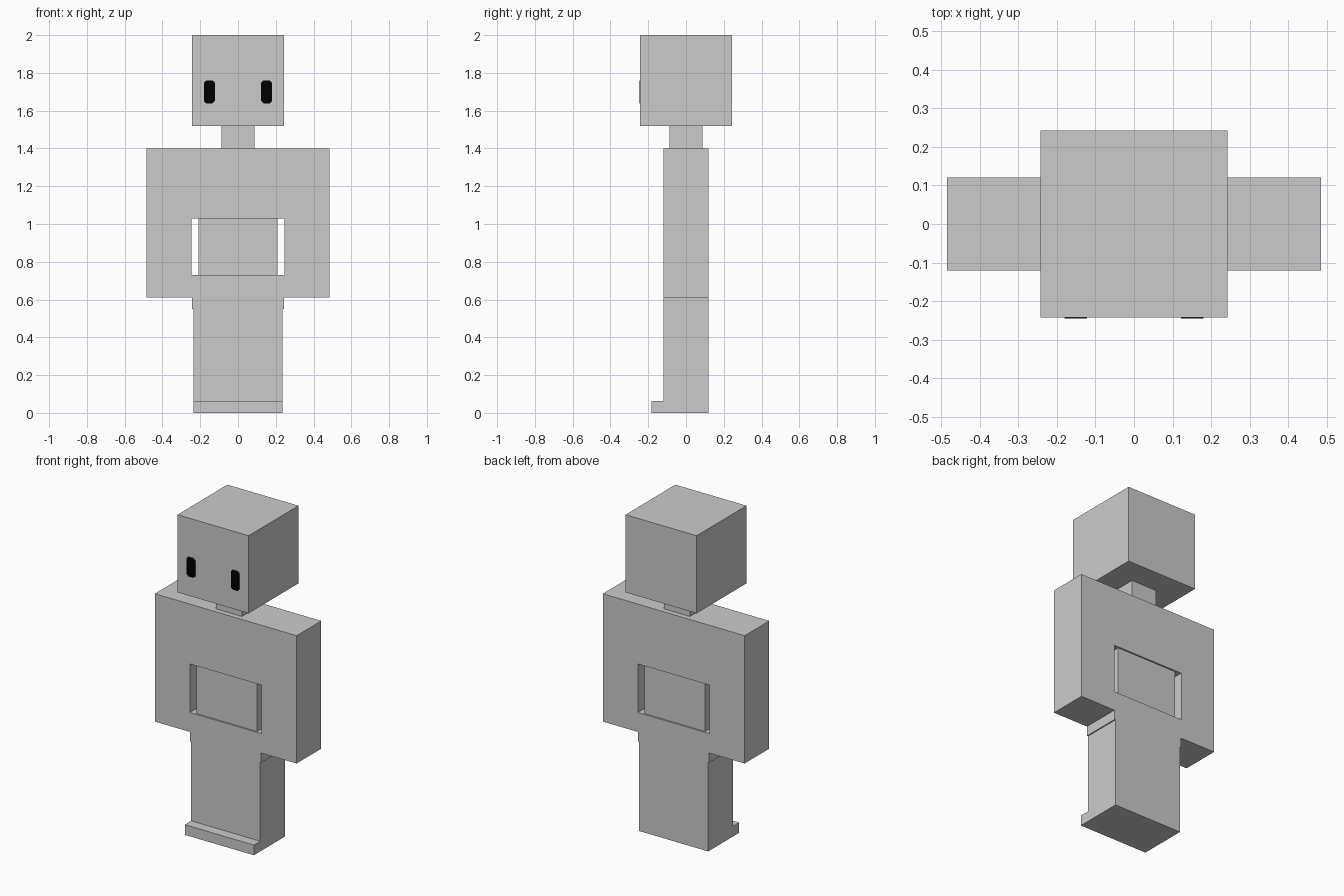
import bpy

cube = bpy.data.objects.get("Cube")
if cube:
    bpy.data.objects.remove(cube, do_unlink=True)


def material(name, rgb):
    m = bpy.data.materials.new(name)
    m.use_nodes = True
    m.diffuse_color = (*rgb, 1)
    m.node_tree.nodes["Principled BSDF"].inputs["Base Color"].default_value = (*rgb, 1)
    return m


grey = material("light grey", (0.6, 0.6, 0.6))
black = material("black", (0.0, 0.0, 0.0))


def prism(name, outline, axis, start, end, mat):
    """Extrude a closed outline along x (outline in y, z) or y (outline in x, z)."""
    def place(p, t):
        return (t, p[0], p[1]) if axis == "x" else (p[0], t, p[1])
    n = len(outline)
    verts = [place(p, t) for t in (start, end) for p in outline]
    faces = [list(range(n)), list(range(n, 2 * n))]
    faces += [[i, (i + 1) % n, n + (i + 1) % n, n + i] for i in range(n)]
    mesh = bpy.data.meshes.new(name)
    mesh.from_pydata(verts, [], faces)
    mesh.materials.append(mat)
    obj = bpy.data.objects.new(name, mesh)
    bpy.context.collection.objects.link(obj)
    # Make the face normals point outwards
    import bmesh
    bm = bmesh.new()
    bm.from_mesh(mesh)
    bmesh.ops.recalc_face_normals(bm, faces=bm.faces)
    bm.to_mesh(mesh)
    bm.free()
    return obj


def box(name, x, y, z, mat=grey):
    outline = [(x[0], z[0]), (x[1], z[0]), (x[1], z[1]), (x[0], z[1])]
    return prism(name, outline, "y", y[0], y[1], mat)


head, depth, arm = 0.243, 0.12, 0.485

# Head and neck
box("head", (-head, head), (-head, head), (1.52, 2.0))
box("neck", (-0.088, 0.088), (-0.088, 0.088), (1.4, 1.52))

# One flush slab for chest, arms and hips, with a window around the waist
torso = box("torso_and_arms", (-arm, arm), (-depth, depth), (0.61, 1.4))
window = box("waist_window_cutter", (-0.245, 0.245), (-0.3, 0.3), (0.73, 1.03))
window.hide_render = True
window.hide_viewport = True
window.display_type = "WIRE"
cut = torso.modifiers.new("waist window", "BOOLEAN")
cut.object = window
cut.operation = "DIFFERENCE"
cut.solver = "EXACT"

# Waist slightly set back, and the lower hips
box("waist", (-0.208, 0.208), (-0.11, 0.11), (0.73, 1.03))
box("hips", (-head, head), (-depth, depth), (0.55, 0.61))

# Legs and feet share one side profile
profile = [(depth, 0), (depth, 0.55), (-depth, 0.55), (-depth, 0.063),
           (-0.182, 0.063), (-0.182, 0)]
prism("legs_and_feet", profile, "x", -0.236, 0.236, grey)

# Eyes with clipped corners
w, h, c = 0.029, 0.061, 0.012
shape = [(-w, c - h), (c - w, -h), (w - c, -h), (w, c - h),
         (w, h - c), (w - c, h), (c - w, h), (-w, h - c)]
for side, x in (("left", 0.151), ("right", -0.151)):
    outline = [(x + px, 1.7 + pz) for px, pz in shape]
    prism(side + "_eye", outline, "y", -head - 0.002, -head + 0.002, black)
